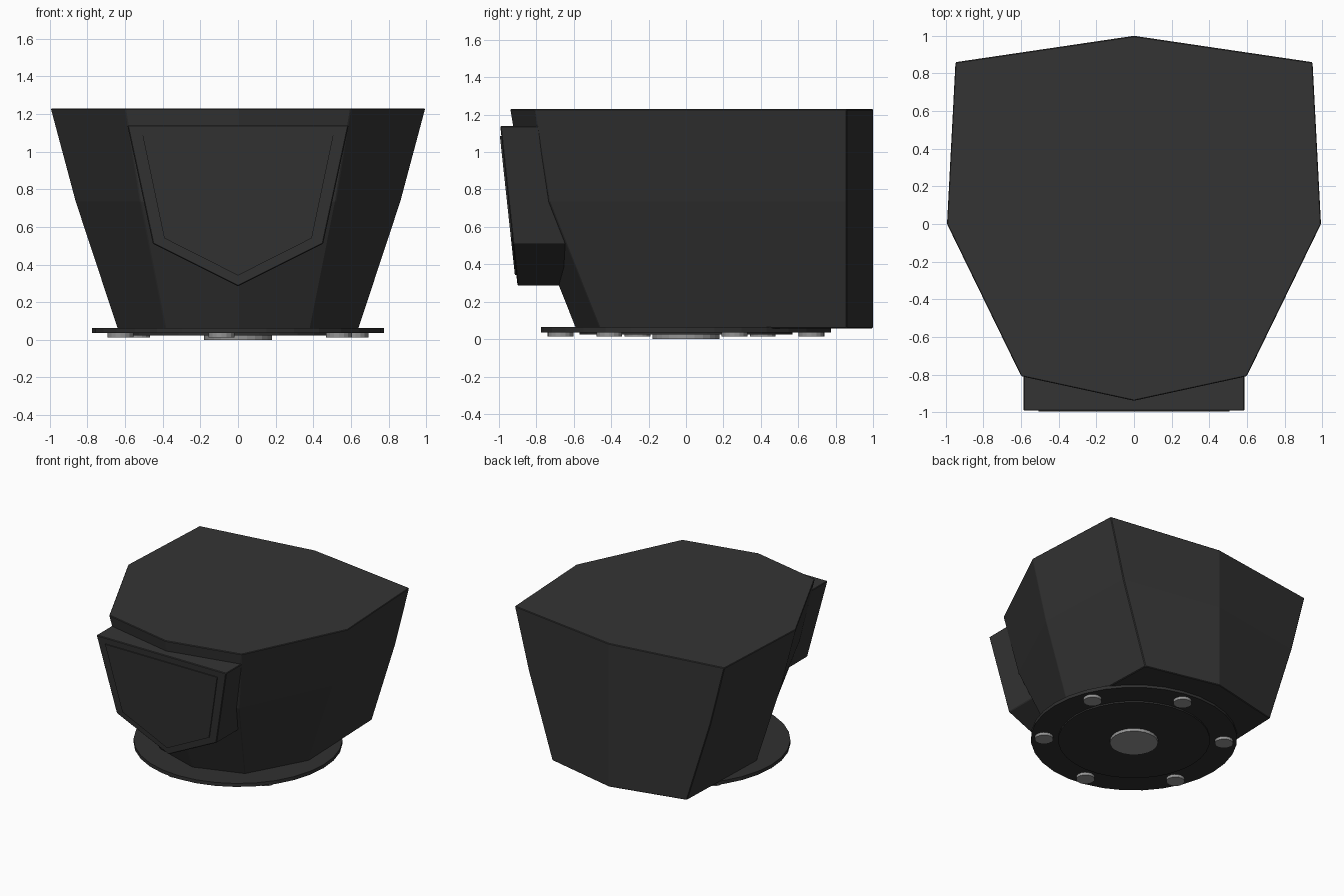
import bpy, bmesh, math

if "Cube" in bpy.data.objects:
    bpy.data.objects.remove(bpy.data.objects["Cube"])


def material(name, value):
    m = bpy.data.materials.new(name)
    m.diffuse_color = (value, value, value, 1)
    m.use_nodes = True
    m.node_tree.nodes["Principled BSDF"].inputs["Base Color"].default_value = m.diffuse_color
    return m


shell_mat = material("dark grey shell", 0.034)
plate_mat = material("dark grey base", 0.03)
bolt_mat = material("bolt grey", 0.3)


def loft(name, rings, mat, bevel=0.0):
    """Skin closed rings of points and cap both ends."""
    bm = bmesh.new()
    vs = [[bm.verts.new(p) for p in ring] for ring in rings]
    n = len(rings[0])
    for a, b in zip(vs, vs[1:]):
        for i in range(n):
            j = (i + 1) % n
            bm.faces.new((a[i], a[j], b[j], b[i]))
    bm.faces.new(vs[0][::-1])
    bm.faces.new(vs[-1])
    bmesh.ops.recalc_face_normals(bm, faces=bm.faces)
    me = bpy.data.meshes.new(name)
    bm.to_mesh(me)
    bm.free()
    me.materials.append(mat)
    ob = bpy.data.objects.new(name, me)
    bpy.context.collection.objects.link(ob)
    if bevel:
        mod = ob.modifiers.new("edge bevel", 'BEVEL')
        mod.width = bevel
        mod.segments = 1
        mod.limit_method = 'ANGLE'
        mod.angle_limit = math.radians(25)
    return ob


def mirrored(half):
    """Complete a half outline whose first and last points lie on x = 0."""
    return half + [(-x, y) for x, y in half[-2:0:-1]]


def disc(name, x, y, r, z0, z1, sides, mat):
    rings = [[(x + r * math.cos(2 * math.pi * i / sides),
               y + r * math.sin(2 * math.pi * i / sides), z)
              for i in range(sides)] for z in (z0, z1)]
    return loft(name, rings, mat)


# Faceted body: narrows downward, front slopes back, rear stays upright
outline = mirrored([(0, 1.0), (0.95, 0.86), (0.995, 0), (0.6, -0.81), (0, -0.94)])
rings = []
for z, sx, shift in ((0.058, 0.642, 0.35), (0.735, 0.867, 0.08), (1.23, 1.0, 0.0)):
    rings.append([(x * sx, y + (shift if y < -0.1 else 0), z) for x, y in outline])
loft("body", rings, shell_mat, 0.005)


# Front panel and its slightly raised inset plate, both leaning with the face
def front_y(z):
    return -0.993 + (1.14 - z) * 0.108


panel = mirrored([(0, 1.14), (0.588, 1.14), (0.452, 0.51), (0, 0.285)])
loft("front_panel", [[(x, front_y(z), z) for x, z in panel],
                     [(x, -0.6, z) for x, z in panel]], shell_mat, 0.005)
inset = mirrored([(0, 1.087), (0.507, 1.087), (0.392, 0.54), (0, 0.342)])
loft("front_inset_plate", [[(x, front_y(z) - 0.008, z) for x, z in inset],
                           [(x, front_y(z) + 0.01, z) for x, z in inset]], shell_mat)

# Base plate, lower step, centre hub and ring of bolts
disc("base_plate", 0, 0, 0.775, 0.036, 0.064, 32, plate_mat)
disc("base_step", 0, 0, 0.57, 0.024, 0.04, 32, plate_mat)
disc("centre_hub", 0, 0, 0.18, 0.0, 0.03, 24, bolt_mat)
for k in range(6):
    a = math.radians(82.6 + 60 * k)
    disc(f"base_bolt_{k + 1}", 0.676 * math.cos(a), 0.676 * math.sin(a),
         0.069, 0.013, 0.04, 16, bolt_mat)
